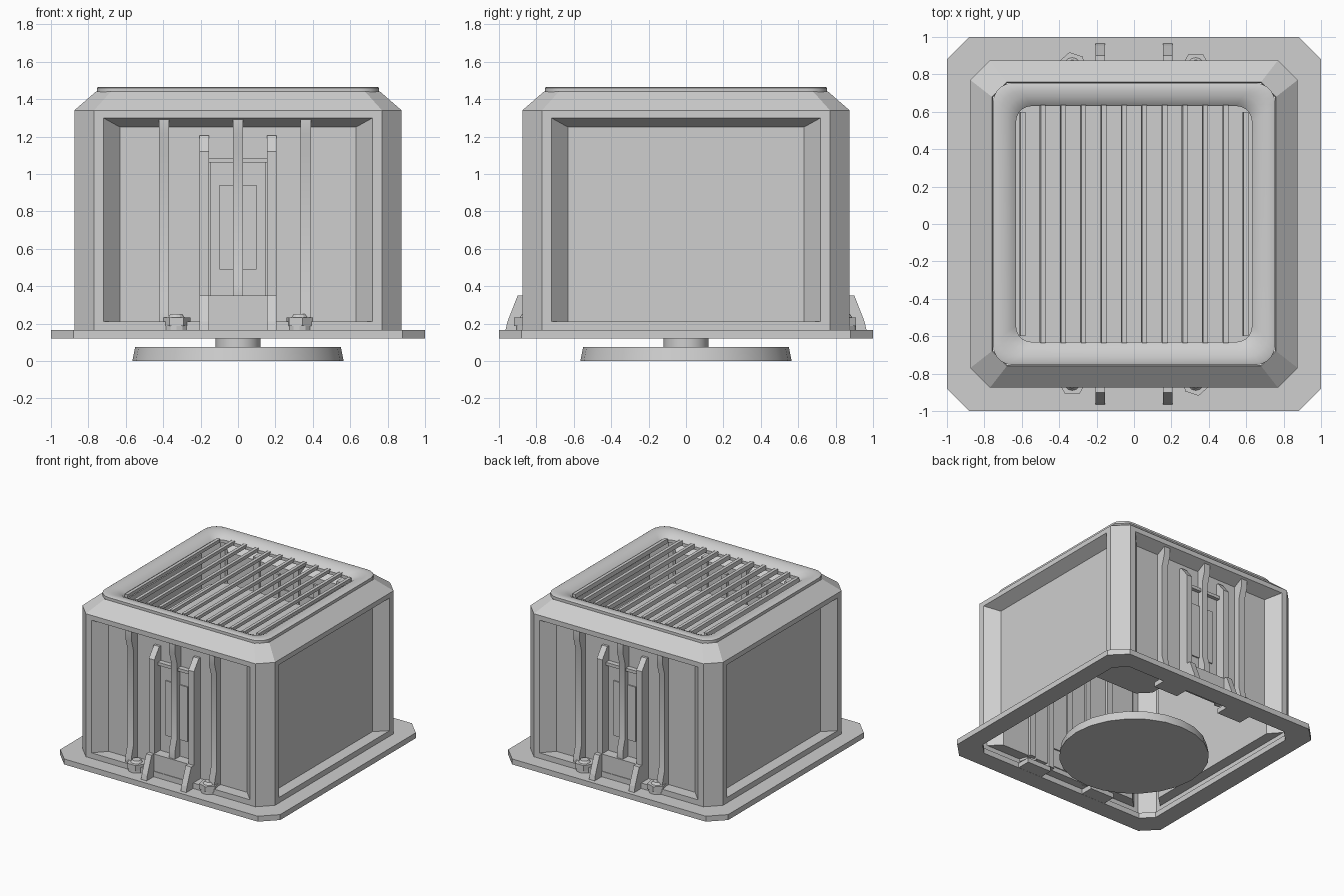
import bpy, bmesh, math
from mathutils import Matrix

if "Cube" in bpy.data.objects:
    bpy.data.objects.remove(bpy.data.objects["Cube"], do_unlink=True)

grey = bpy.data.materials.new("plain grey")
grey.use_nodes = True
grey.diffuse_color = (0.62, 0.62, 0.62, 1)
grey.node_tree.nodes["Principled BSDF"].inputs["Base Color"].default_value = (0.62, 0.62, 0.62, 1)


def finish(name, bm, smooth=0, solid=True):
    if solid:
        bmesh.ops.recalc_face_normals(bm, faces=bm.faces[:])
    mesh = bpy.data.meshes.new(name)
    bm.to_mesh(mesh)
    bm.free()
    mesh.materials.append(grey)
    obj = bpy.data.objects.new(name, mesh)
    bpy.context.scene.collection.objects.link(obj)
    if smooth:
        bpy.ops.object.select_all(action='DESELECT')
        obj.select_set(True)
        bpy.context.view_layer.objects.active = obj
        bpy.ops.object.shade_smooth_by_angle(angle=math.radians(smooth))
    return obj


def octagon(half, flat, z):
    base = [(half, -flat), (half, flat), (flat, half), (-flat, half),
            (-half, flat), (-half, -flat), (-flat, -half), (flat, -half)]
    return [(x, y, z) for x, y in base]


def rounded_square(half, r, z, steps=5):
    pts = []
    for q, (sx, sy) in enumerate([(1, 1), (-1, 1), (-1, -1), (1, -1)]):
        for i in range(steps + 1):
            a = math.pi / 2 * (q + i / steps)
            pts.append((sx * (half - r) + r * math.cos(a),
                        sy * (half - r) + r * math.sin(a), z))
    return pts


def ring_loft(name, rings, smooth=0):
    """Closed tube: the last ring joins the first."""
    bm = bmesh.new()
    loops = [[bm.verts.new(p) for p in ring] for ring in rings]
    for a, b in zip(loops, loops[1:] + loops[:1]):
        for i in range(len(a)):
            j = (i + 1) % len(a)
            bm.faces.new((a[i], a[j], b[j], b[i]))
    return finish(name, bm, smooth)


def extrude(bm, a_points, b_points):
    a = [bm.verts.new(p) for p in a_points]
    b = [bm.verts.new(p) for p in b_points]
    bm.faces.new(a)
    bm.faces.new(b[::-1])
    for i in range(len(a)):
        j = (i + 1) % len(a)
        bm.faces.new((a[i], b[i], b[j], a[j]))


def prism(name, profile, x0, x1, smooth=0):
    """Extrude a (depth, height) profile along x, on the front and the back."""
    for label, s in (("front", 1), ("back", -1)):
        bm = bmesh.new()
        extrude(bm, [(x0 * s, -d * s, z) for d, z in profile],
                [(x1 * s, -d * s, z) for d, z in profile])
        finish(f"{label}_{name}", bm, smooth)


def block(name, x0, x1, d0, d1, z0, z1):
    prism(name, [(d0, z0), (d1, z0), (d1, z1), (d0, z1)], x0, x1)


def lathe_cone(bm, r1, r2, z0, z1, x=0, y=0, seg=24, turn=0):
    mat = Matrix.Translation((x, y, (z0 + z1) / 2)) @ Matrix.Rotation(turn, 4, 'Z')
    bmesh.ops.create_cone(bm, cap_ends=True, segments=seg, radius1=r1,
                          radius2=r2, depth=z1 - z0, matrix=mat)


# Hollow housing: four walls with recessed panels, cut corners, sloped shoulder
bm = bmesh.new()
low, high, shoulder = 0.165, 1.34, 1.44
wall, flat = 0.875, 0.77


def rect(w, z0, z1, y):
    return [(-w, y, z0), (w, y, z0), (w, y, z1), (-w, y, z1)]


for k in range(4):
    made = []

    def quad(points):
        vs = [bm.verts.new(p) for p in points]
        made.extend(vs)
        bm.faces.new(vs)

    frames = [rect(flat, low, high, -wall), rect(0.72, 0.21, 1.30, -wall),
              rect(0.63, 0.21, 1.25, -0.78)]
    for outer, inner in zip(frames, frames[1:]):
        for i in range(4):
            j = (i + 1) % 4
            quad((outer[i], outer[j], inner[j], inner[i]))
    quad(frames[-1])
    quad([(-flat, -wall, high), (flat, -wall, high),
          (0.68, -0.76, shoulder), (-0.68, -0.76, shoulder)])
    quad([(flat, -wall, low), (wall, -flat, low),
          (wall, -flat, high), (flat, -wall, high)])
    quad([(flat, -wall, high), (wall, -flat, high),
          (0.76, -0.68, shoulder), (0.68, -0.76, shoulder)])
    bmesh.ops.transform(bm, matrix=Matrix.Rotation(k * math.pi / 2, 4, 'Z'), verts=made)
bmesh.ops.remove_doubles(bm, verts=bm.verts[:], dist=0.0005)
housing = finish("housing", bm, solid=False)
thick = housing.modifiers.new("wall thickness", 'SOLIDIFY')
thick.thickness = 0.012
thick.offset = -1

# Base flange
ring_loft("base_flange", [octagon(1, 0.88, 0.12), octagon(1, 0.88, 0.165),
                          octagon(0.85, 0.76, 0.165), octagon(0.85, 0.76, 0.12)])

# Inner deck hung below the grille
bm = bmesh.new()
extrude(bm, octagon(0.66, 0.57, 1.05), octagon(0.66, 0.57, 1.06))
finish("inner_deck", bm)

# Rounded top rim with a dished lip
ring_loft("top_rim", [rounded_square(h, r, z) for h, r, z in (
    (0.755, 0.11, 1.435), (0.755, 0.11, 1.46), (0.745, 0.11, 1.465),
    (0.71, 0.10, 1.464), (0.68, 0.10, 1.457), (0.65, 0.09, 1.443),
    (0.63, 0.08, 1.425), (0.63, 0.08, 1.40), (0.66, 0.09, 1.40))], smooth=40)

# Thin grille slats
bm = bmesh.new()
for i in range(12):
    x = -0.597 + i * 0.1085
    end = 0.60 if i in (0, 11) else 0.635
    section = [(x - 0.016, 1.41), (x + 0.010, 1.41), (x + 0.016, 1.442), (x - 0.010, 1.442)]
    extrude(bm, [(px, -end, pz) for px, pz in section],
            [(px, end, pz) for px, pz in section])
finish("grille_slats", bm)

# Bent vertical bars in the front and back recesses
for name, x, foot in (("right_bar", -0.395, 0.20), ("centre_bar", 0, 0.35),
                      ("left_bar", 0.362, 0.20)):
    prism(name, [(0.75, foot), (0.858, foot), (0.858, foot + 0.06),
                 (0.832, foot + 0.15), (0.832, 1.13), (0.858, 1.22),
                 (0.858, 1.29), (0.75, 1.29)], x - 0.027, x + 0.027, smooth=30)

# Bracket: rails, slanted fins, cross bar, plates
for name, x0, x1 in (("right", -0.205, -0.155), ("left", 0.155, 0.205)):
    prism(name + "_rail", [(0.75, 0.17), (0.865, 0.17), (0.865, 1.12),
                           (0.80, 1.205), (0.75, 1.205)], x0, x1)
    prism(name + "_fin", [(0.80, 0.165), (0.965, 0.165), (0.955, 0.21),
                          (0.90, 0.35), (0.80, 0.35)], x0, x1)
block("bracket_foot", -0.16, 0.16, 0.78, 0.87, 0.165, 0.35)
block("cross_bar", -0.155, 0.155, 0.76, 0.82, 1.06, 1.085)
block("back_plate", -0.15, 0.15, 0.76, 0.79, 0.35, 1.06)
block("inner_plate", -0.10, 0.10, 0.765, 0.80, 0.49, 0.94)

# Blocks on the inner edge of the flange
for name, x in (("right", -0.31), ("left", 0.31)):
    block(name + "_edge_block", x - 0.11, x + 0.11, 0.74, 0.86, 0.121, 0.16)

# Hex bolts at the feet of the outer bars
for name, x, y, turn in (("front_right", -0.33, -0.845, math.pi / 6),
                         ("front_left", 0.33, -0.845, 0.2),
                         ("back_left", 0.33, 0.845, math.pi / 6),
                         ("back_right", -0.33, 0.845, 0.2)):
    bm = bmesh.new()
    lathe_cone(bm, 0.064, 0.064, 0.165, 0.19, x, y, 12)
    lathe_cone(bm, 0.075, 0.075, 0.188, 0.232, x, y, 6, turn)
    lathe_cone(bm, 0.045, 0.032, 0.232, 0.25, x, y, 12)
    finish(name + "_bolt", bm)

# Round foot and its stem
for name, r1, r2, z0, z1 in (("foot_disc", 0.565, 0.55, 0, 0.075),
                             ("foot_stem", 0.12, 0.12, 0.07, 0.13)):
    bm = bmesh.new()
    lathe_cone(bm, r1, r2, z0, z1)
    finish(name, bm, smooth=40)
